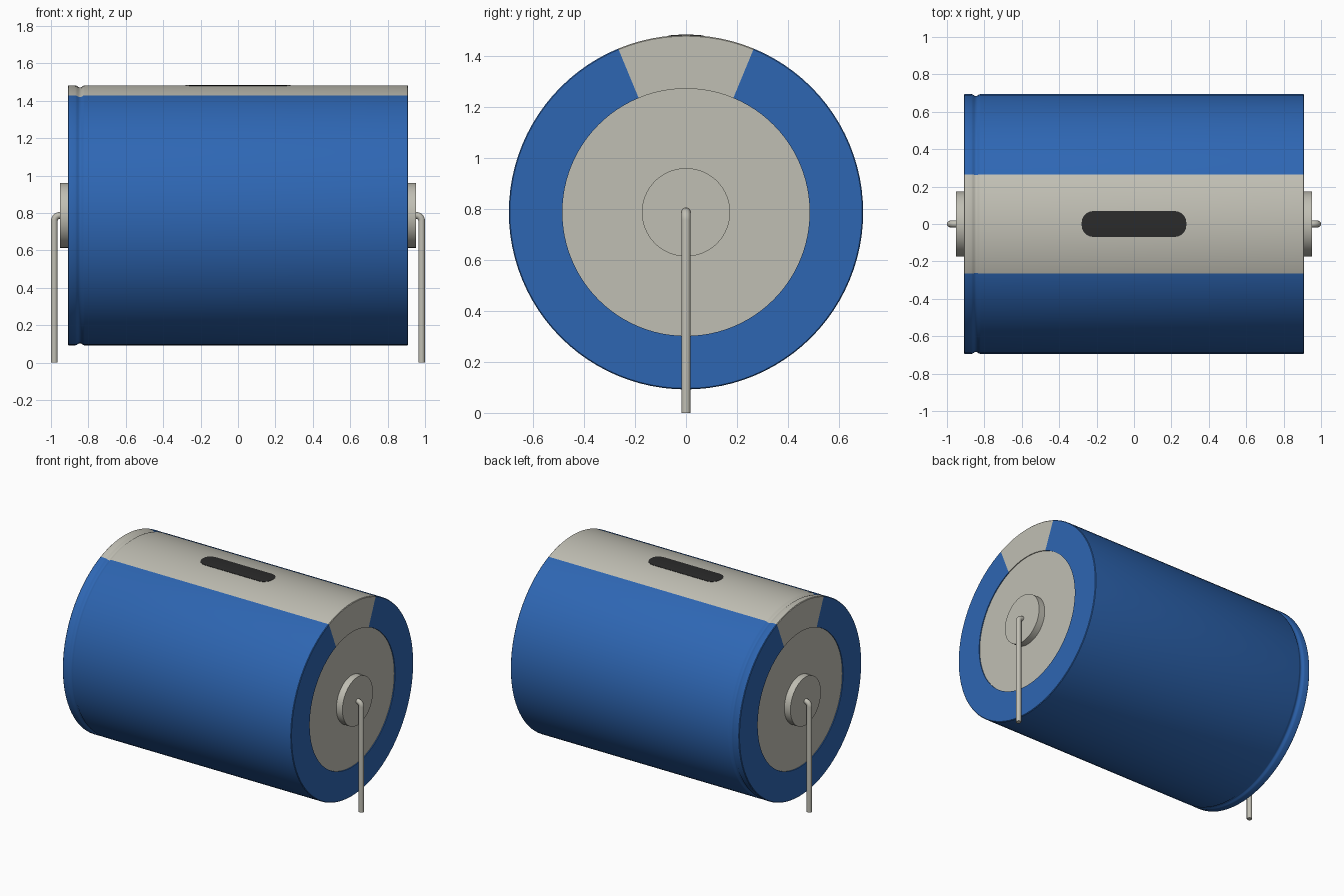
import bpy, bmesh, math
from mathutils import Matrix, Vector

if "Cube" in bpy.data.objects:
    bpy.data.objects.remove(bpy.data.objects["Cube"], do_unlink=True)

R, ZC, HALF = 0.695, 0.787, 0.91      # casing radius, axis height, half length
SEG = 96
STRIPE = math.radians(22.5)           # half angle of the pale top stripe


def material(name, rgb):
    m = bpy.data.materials.new(name)
    m.use_nodes = True
    m.diffuse_color = (*rgb, 1)
    m.node_tree.nodes["Principled BSDF"].inputs["Base Color"].default_value = (*rgb, 1)
    return m


BLUE = material("blue sleeve", (0.027, 0.133, 0.450))
GREY = material("pale metal grey", (0.530, 0.520, 0.455))
DARK = material("dark marking", (0.024, 0.024, 0.024))


def finish(name, bm, mats, smooth=True):
    bmesh.ops.recalc_face_normals(bm, faces=bm.faces)
    me = bpy.data.meshes.new(name)
    bm.to_mesh(me)
    bm.free()
    for m in mats:
        me.materials.append(m)
    ob = bpy.data.objects.new(name, me)
    bpy.context.collection.objects.link(ob)
    if smooth:
        bpy.ops.object.select_all(action='DESELECT')
        ob.select_set(True)
        bpy.context.view_layer.objects.active = ob
        bpy.ops.object.shade_smooth_by_angle(angle=math.radians(30))
    return ob


def on_axis(x, r, a):
    """Point at radius r around the long axis, angle a measured from the top."""
    return Vector((x, r * math.sin(a), ZC + r * math.cos(a)))


def disc(name, x0, x1, r):
    bm = bmesh.new()
    place = Matrix.Translation(((x0 + x1) / 2, 0, ZC)) @ Matrix.Rotation(math.pi / 2, 4, 'Y')
    bmesh.ops.create_cone(bm, cap_ends=True, segments=SEG, radius1=r, radius2=r,
                          depth=x1 - x0, matrix=place)
    return finish(name, bm, [GREY])


# Sleeve: closed profile (x, radius) turned around the axis, with a crimp groove near one end
profile = [(-HALF, 0.485), (-HALF, R - 0.004), (-HALF + 0.004, R), (-0.87, R),
           (-0.861, R - 0.003), (-0.853, R - 0.009), (-0.845, R - 0.011),
           (-0.837, R - 0.009), (-0.829, R - 0.003), (-0.82, R),
           (HALF - 0.004, R), (HALF, R - 0.004), (HALF, 0.485)]
bm = bmesh.new()
rings = [[bm.verts.new(on_axis(x, r, 2 * math.pi * i / SEG)) for x, r in profile]
         for i in range(SEG)]
n = len(profile)
for i in range(SEG):
    a, b = rings[i], rings[(i + 1) % SEG]
    mid = 2 * math.pi * (i + 0.5) / SEG
    in_stripe = min(mid, 2 * math.pi - mid) < STRIPE
    for j in range(n):
        k = (j + 1) % n
        f = bm.faces.new((a[j], a[k], b[k], b[j]))
        f.material_index = 1 if in_stripe else 0
finish("sleeve", bm, [BLUE, GREY])

# Metal can inside, seen as slightly recessed end discs
disc("can_core", -HALF + 0.006, HALF - 0.006, 0.486)

# Rounded slot marking laid on the stripe
HX, HY, CR = 0.28, 0.069, 0.062
corner = [math.pi / 2 * i / 6 for i in range(7)]
xs = [-(HX - CR) - CR * math.cos(t) for t in corner]
hs = [HY - CR + CR * math.sin(t) for t in corner]
xs, hs = xs + [-x for x in reversed(xs)], hs + hs[::-1]
bm = bmesh.new()
rows = 8
grid = [[bm.verts.new(on_axis(x, R + 0.002, math.asin(h * (2 * j / rows - 1) / R)))
         for j in range(rows + 1)] for x, h in zip(xs, hs)]
for c, d in zip(grid, grid[1:]):
    for j in range(rows):
        bm.faces.new((c[j], d[j], d[j + 1], c[j + 1]))
bmesh.ops.recalc_face_normals(bm, faces=bm.faces)
if sum(f.normal.z for f in bm.faces) < 0:
    bmesh.ops.reverse_faces(bm, faces=bm.faces)
bmesh.ops.solidify(bm, geom=bm.faces[:], thickness=0.004)
finish("slot_marking", bm, [DARK])


# Bent wire lead: tube swept along a path in the xz plane
def lead(name, s):
    wire, bend, x_out, sides = 0.018, 0.03, 0.982, 16
    path = [(0.93, ZC, 0)]
    for i in range(9):
        t = math.pi / 2 * i / 8
        path.append((x_out - bend + bend * math.sin(t), ZC - bend + bend * math.cos(t), t))
    path.append((x_out, 0, math.pi / 2))
    bm = bmesh.new()
    loops = []
    for x, z, t in path:
        loop = []
        for k in range(sides):
            p = 2 * math.pi * k / sides
            u = wire * math.cos(p)
            loop.append(bm.verts.new((s * (x + u * math.sin(t)), wire * math.sin(p),
                                      z + u * math.cos(t))))
        loops.append(loop)
    for a, b in zip(loops, loops[1:]):
        for k in range(sides):
            m = (k + 1) % sides
            bm.faces.new((a[k], a[m], b[m], b[k]))
    bm.faces.new(loops[0])
    bm.faces.new(loops[-1])
    finish(name, bm, [GREY])


# End bosses and leads on both ends
for s, side in ((1, "left"), (-1, "right")):
    x0, x1 = sorted((s * 0.88, s * 0.952))
    disc(side + "_end_boss", x0, x1, 0.173)
    lead(side + "_wire_lead", s)
